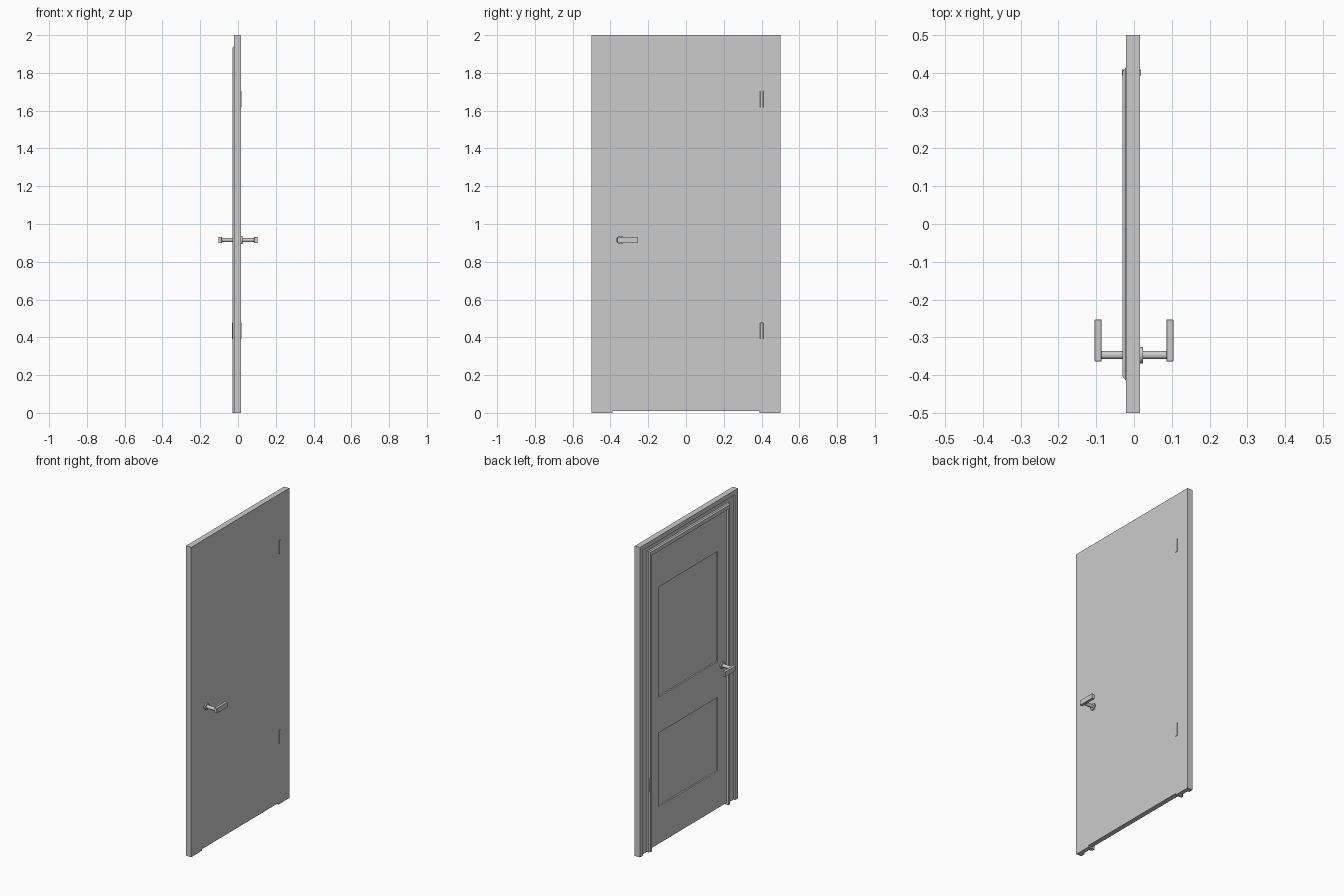
import bpy, bmesh, math
from mathutils import Matrix

if "Cube" in bpy.data.objects:
    bpy.data.objects.remove(bpy.data.objects["Cube"])


def finish(bm, name):
    bmesh.ops.recalc_face_normals(bm, faces=bm.faces)
    me = bpy.data.meshes.new(name)
    bm.to_mesh(me)
    bm.free()
    ob = bpy.data.objects.new(name, me)
    bpy.context.collection.objects.link(ob)
    return ob


def box(name, x, y, z, bevel=0):
    bm = bmesh.new()
    size = [b - a for a, b in (x, y, z)]
    mid = [(a + b) / 2 for a, b in (x, y, z)]
    bmesh.ops.create_cube(bm, size=1, matrix=Matrix.Translation(mid) @ Matrix.Diagonal((*size, 1)))
    if bevel:
        bmesh.ops.bevel(bm, geom=bm.edges[:], offset=bevel, segments=1, affect='EDGES')
    return finish(bm, name)


def rod(name, x0, x1, y, z, r, sides=24):
    bm = bmesh.new()
    mat = Matrix.Translation(((x0 + x1) / 2, y, z)) @ Matrix.Rotation(math.pi / 2, 4, 'Y')
    bmesh.ops.create_cone(bm, cap_ends=True, segments=sides, radius1=r, radius2=r,
                          depth=abs(x1 - x0), matrix=mat)
    ob = finish(bm, name)
    bpy.ops.object.select_all(action='DESELECT')
    ob.select_set(True)
    bpy.context.view_layer.objects.active = ob
    bpy.ops.object.shade_smooth_by_angle(angle=math.radians(40))
    return ob


BACK = 0.016     # flush side of the door
FACE = -0.015    # panelled side of the leaf

# Door frame: (depth, half width, height) profile carried around an upside-down U
profile = [(BACK, .5, 2), (-.021, .5, 2), (-.021, .47, 1.97), (-.01, .47, 1.97),
           (-.01, .414, 1.94), (-.022, .414, 1.94), (-.03, .404, 1.934),
           (-.03, .39, 1.91), (BACK, .39, 1.91)]
bm = bmesh.new()
rings = [[bm.verts.new((x, side * y, z * up)) for x, y, z in profile]
         for side, up in ((1, 0), (1, 1), (-1, 1), (-1, 0))]
n = len(profile)
for a, b in zip(rings, rings[1:]):
    for i in range(n):
        j = (i + 1) % n
        bm.faces.new((a[i], a[j], b[j], b[i]))
bm.faces.new(rings[0])
bm.faces.new(rings[-1])
finish(bm, "door_frame")

# Leaf core, whose face shows as the two recessed panels
FLOOR = -.006
box("leaf_core", (FLOOR, BACK), (-.39, .39), (.01, 1.91))

# Stiles and rails around the panels
for side, a, b in (("left", .30, .39), ("right", -.39, -.30)):
    box(side + "_stile", (FACE, FLOOR), (a, b), (.01, 1.91))
for part, a, b in (("bottom", .01, .25), ("middle", .725, .957), ("top", 1.667, 1.91)):
    box(part + "_rail", (FACE, FLOOR), (-.30, .30), (a, b))

# Hinges
box("upper_hinge", (0, .019), (.393, .409), (1.617, 1.705), .001)
box("lower_hinge", (-.032, .019), (.393, .409), (.39, .478), .001)

# Lever handles on both sides
HY, HZ = -.347, .915
for side, s, wall in (("back", 1, BACK), ("front", -1, FACE)):
    rod(side + "_handle_rosette", wall, wall + s * .008, HY, HZ, .022)
    rod(side + "_handle_shaft", wall, s * .09, HY, HZ, .011)
    box(side + "_handle_lever", sorted((s * .086, s * .104)), (-.364, -.253), (.899, .931), .001)
